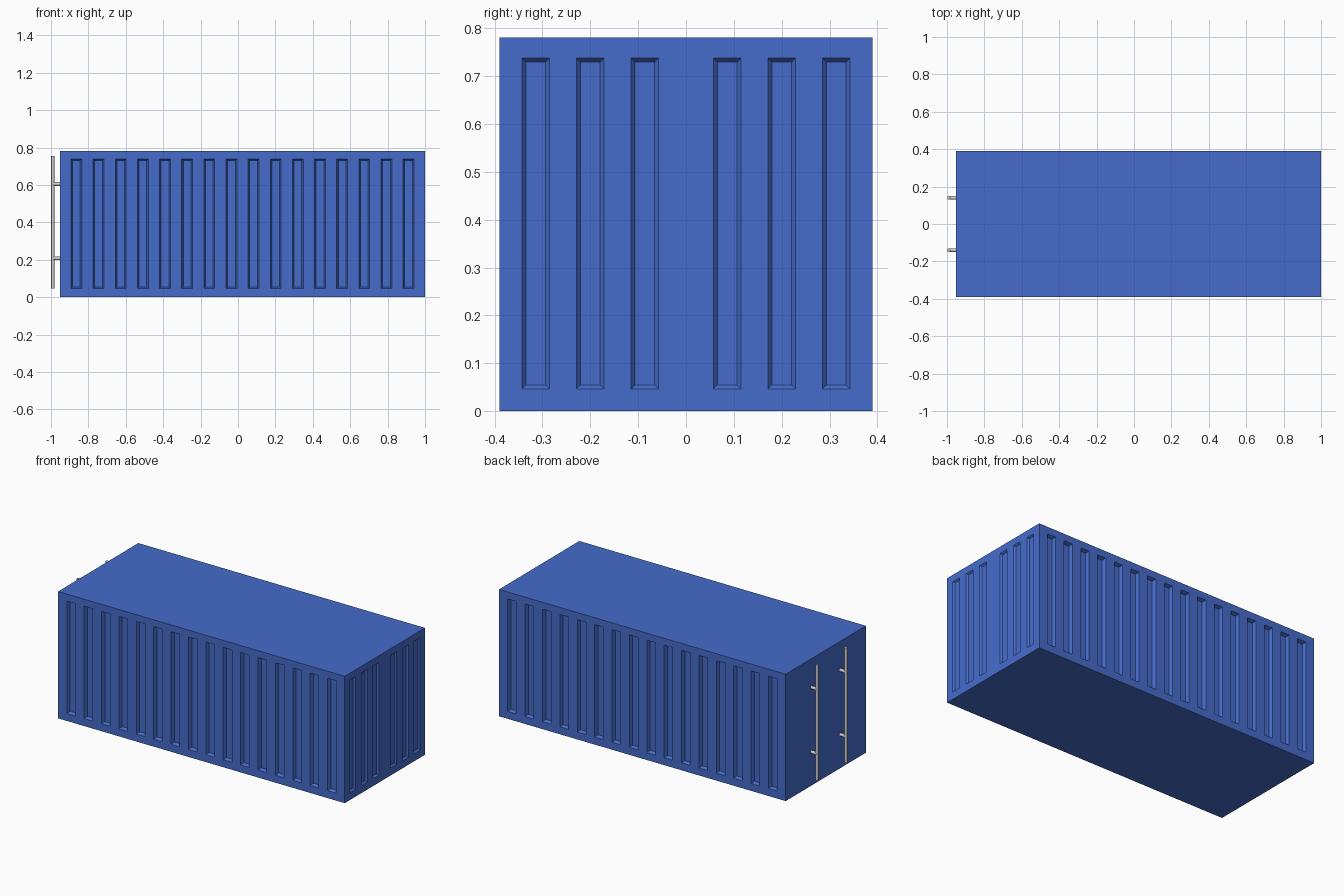
import bpy, bmesh
from mathutils import Vector, Matrix

if "Cube" in bpy.data.objects:
    bpy.data.objects.remove(bpy.data.objects["Cube"])

X0, X1, HY, H = -0.952, 1.0, 0.39, 0.781
GROOVE_W = 0.058

blue = bpy.data.materials.new("blue_paint")
blue.diffuse_color = (0.06, 0.15, 0.6, 1)
blue.use_nodes = True
blue.node_tree.nodes["Principled BSDF"].inputs["Base Color"].default_value = blue.diffuse_color


def breaks(lo, hi, centres):
    """Grid lines along one axis; odd cells are grooves."""
    pts = [lo]
    for c in centres:
        pts += [c - GROOVE_W / 2, c + GROOVE_W / 2]
    return pts + [hi]


xs = breaks(X0, X1, [-0.864 + 0.1184 * i for i in range(16)])
ys = breaks(-HY, HY, [-0.314, -0.2, -0.086, 0.086, 0.2, 0.314])
zs = [0, 0.046, 0.738, H]


def add_object(name, bm, mat=None):
    me = bpy.data.meshes.new(name)
    bm.to_mesh(me)
    bm.free()
    ob = bpy.data.objects.new(name, me)
    bpy.context.collection.objects.link(ob)
    if mat:
        me.materials.append(mat)
    return ob


# Container body: six gridded walls sharing the same grid lines
bm = bmesh.new()


def wall(us, vs, place):
    grooves = []
    for i in range(len(us) - 1):
        for j in range(len(vs) - 1):
            corners = [(us[i], vs[j]), (us[i + 1], vs[j]),
                       (us[i + 1], vs[j + 1]), (us[i], vs[j + 1])]
            f = bm.faces.new([bm.verts.new(place(u, v)) for u, v in corners])
            if i % 2 and j % 2:
                grooves.append(f)
    return grooves


side_grooves = wall(xs, zs, lambda u, v: (u, -HY, v))
side_grooves += wall(xs, zs, lambda u, v: (u, HY, v))
end_grooves = wall(ys, zs, lambda u, v: (X1, u, v))
wall(ys, zs, lambda u, v: (X0, u, v))
wall(xs, ys, lambda u, v: (u, v, 0))
wall(xs, ys, lambda u, v: (u, v, H))
bmesh.ops.remove_doubles(bm, verts=bm.verts[:], dist=1e-5)
bmesh.ops.recalc_face_normals(bm, faces=bm.faces[:])

# Pressed grooves with sloping sides, shallower on the end wall
bmesh.ops.inset_individual(bm, faces=side_grooves, thickness=0.012, depth=-0.02)
bmesh.ops.inset_individual(bm, faces=end_grooves, thickness=0.012, depth=-0.01)

# Plain roof, floor and door wall become single faces
bm.normal_update()
plain = [f for f in bm.faces if abs(f.normal.z) > 0.99 or f.normal.x < -0.99]
for axis in (Vector((0, 0, 1)), Vector((0, 0, -1)), Vector((-1, 0, 0))):
    group = [f for f in bm.faces if f.normal.dot(axis) > 0.99]
    bmesh.ops.dissolve_faces(bm, faces=group)
add_object("container_body", bm, blue)


# Door locking bars and their brackets
def cylinder(name, a, b, r, sides=12):
    a, b = Vector(a), Vector(b)
    m = Matrix.Translation((a + b) / 2) @ (b - a).to_track_quat('Z', 'Y').to_matrix().to_4x4()
    bm = bmesh.new()
    bmesh.ops.create_cone(bm, cap_ends=True, segments=sides, radius1=r,
                          radius2=r, depth=(b - a).length, matrix=m)
    for f in bm.faces:
        f.smooth = len(f.verts) == 4
    for e in bm.edges:
        e.smooth = all(len(f.verts) == 4 for f in e.link_faces)
    add_object(name, bm)


for side, y in (("left", 0.14), ("right", -0.14)):
    cylinder(f"locking_bar_{side}", (-0.99, y, 0.046), (-0.99, y, 0.755), 0.009)
    for level, z in (("lower", 0.208), ("upper", 0.605)):
        cylinder(f"bar_bracket_{side}_{level}", (-0.992, y, z), (X0 + 0.005, y, z), 0.01)
